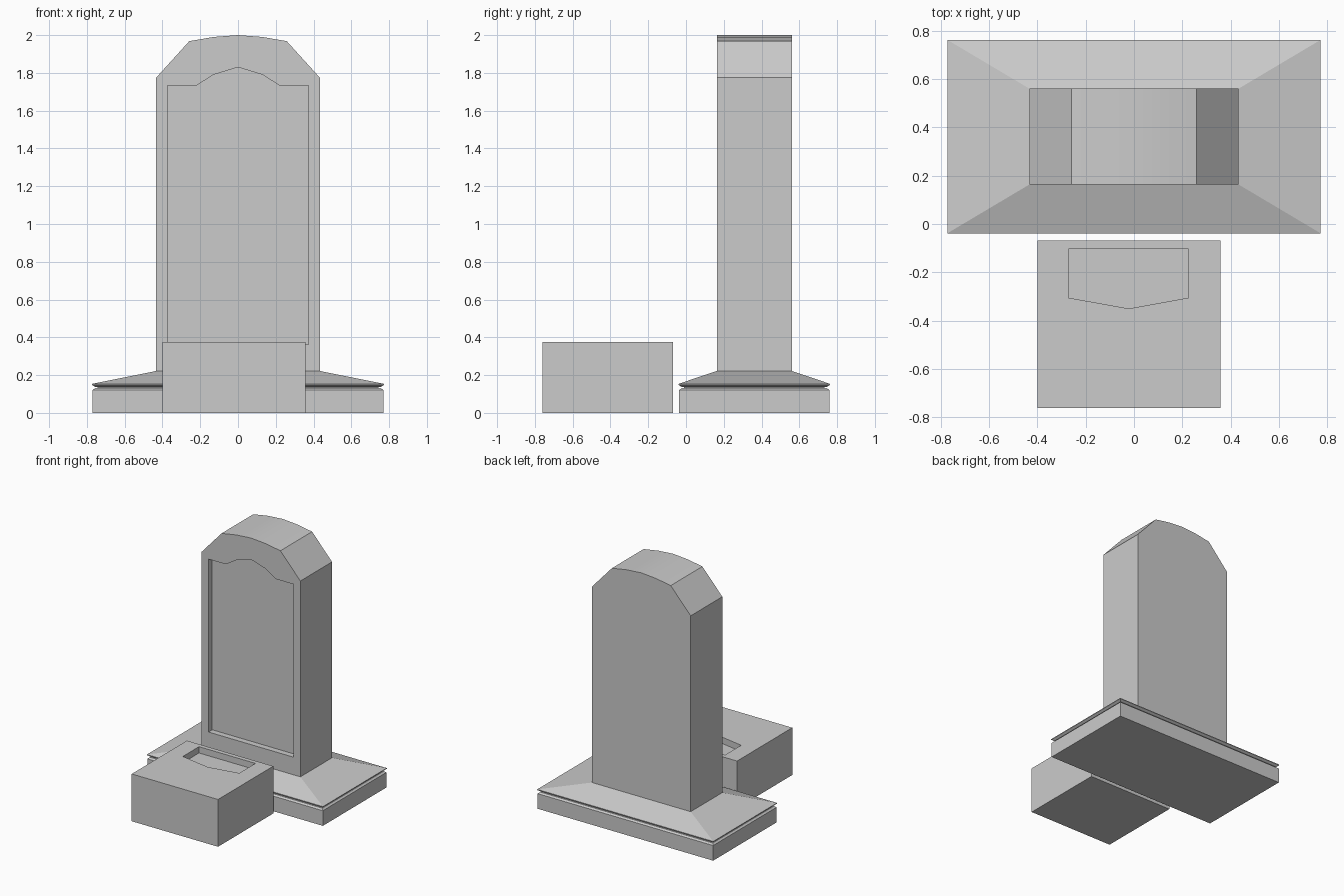
import bpy, bmesh, math

if "Cube" in bpy.data.objects:
    bpy.data.objects.remove(bpy.data.objects["Cube"])


def finish(bm, name):
    bmesh.ops.recalc_face_normals(bm, faces=bm.faces[:])
    mesh = bpy.data.meshes.new(name)
    bm.to_mesh(mesh)
    bm.free()
    obj = bpy.data.objects.new(name, mesh)
    bpy.context.collection.objects.link(obj)
    return obj


def bridge(bm, a, b):
    n = len(a)
    for i in range(n):
        j = (i + 1) % n
        bm.faces.new((a[i], a[j], b[j], b[i]))


def recessed_prism(name, outline, panel, front, back, floor, place):
    """Solid extruded from outline, with a panel sunk into its front face."""
    bm = bmesh.new()

    def ring(points, depth):
        return [bm.verts.new(place(u, v, depth)) for u, v in points]

    outer, rear = ring(outline, front), ring(outline, back)
    rim, sunk = ring(panel, front), ring(panel, floor)
    bridge(bm, outer, rear)
    bridge(bm, rim, sunk)
    bm.faces.new(rear)
    bm.faces.new(sunk)
    edges = [bm.edges.get((r[i - 1], r[i])) for r in (outer, rim) for i in range(len(r))]
    bmesh.ops.triangle_fill(bm, edges=edges, use_beauty=True)
    return finish(bm, name)


def mirrored(half):
    """Complete a right-hand profile (bottom to top centre) with its mirror."""
    return half + [(-x, z) for x, z in reversed(half) if x > 0]


# Upright slab with arched top and sunken panel
slab = recessed_prism(
    "upright_slab",
    mirrored([(0.433, 0.222), (0.433, 1.775), (0.258, 1.968), (0.13, 1.99), (0, 2.0)]),
    mirrored([(0.373, 0.362), (0.373, 1.733), (0.22, 1.733), (0.13, 1.79), (0, 1.83)]),
    0.163, 0.56, 0.21, lambda x, z, y: (x, y, z))
bpy.ops.object.select_all(action='DESELECT')
slab.select_set(True)
bpy.context.view_layer.objects.active = slab
bpy.ops.object.shade_smooth_by_angle(angle=math.radians(15))

# Front block with a pointed pocket in the top
recessed_prism(
    "front_block",
    [(-0.4, -0.76), (0.357, -0.76), (0.357, -0.068), (-0.4, -0.068)],
    [(-0.27, -0.305), (-0.022, -0.35), (0.225, -0.305), (0.225, -0.103), (-0.27, -0.103)],
    0.375, 0.0, 0.325, lambda x, y, z: (x, y, z))

# Stepped plinth: lower block, groove, lip and sloped top, as stacked rectangles
bm = bmesh.new()
levels = [(0.77, 0.398, 0.0), (0.77, 0.398, 0.12), (0.757, 0.385, 0.131),
          (0.745, 0.373, 0.131), (0.745, 0.373, 0.138), (0.757, 0.385, 0.138),
          (0.772, 0.4, 0.148), (0.772, 0.4, 0.154), (0.433, 0.1985, 0.222)]
rings = [[bm.verts.new((sx * w, 0.3615 + sy * d, z))
          for sx, sy in ((-1, -1), (1, -1), (1, 1), (-1, 1))] for w, d, z in levels]
for low, high in zip(rings, rings[1:]):
    bridge(bm, low, high)
bm.faces.new(rings[0])
bm.faces.new(rings[-1])
finish(bm, "plinth")
